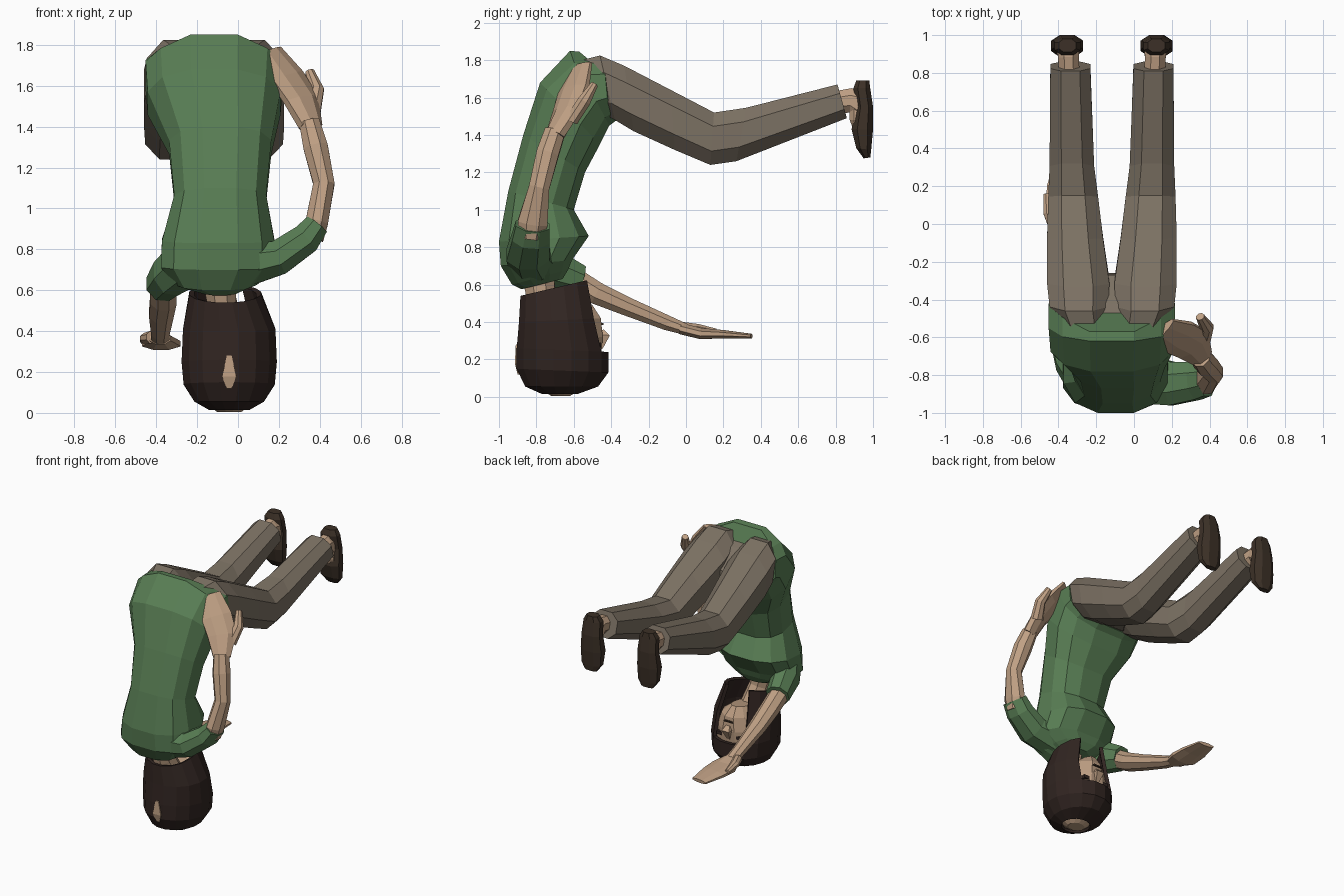
import bpy, bmesh, math
from mathutils import Vector as V


def material(name, rgb):
    m = bpy.data.materials.new(name)
    m.diffuse_color = (*rgb, 1)
    return m


GREEN = material("green_cloth", (0.1, 0.21, 0.09))
BROWN = material("brown_cloth", (0.2, 0.165, 0.125))
SKIN = material("skin", (0.52, 0.35, 0.23))
DARK = material("dark_hair", (0.03, 0.018, 0.015))
LEATHER = material("leather", (0.045, 0.03, 0.02))
MID = -0.117  # x of the body's mirror plane


def loft(name, rings, mat, n=8, p=1.0, caps=(True, True)):
    """Skin n-sided rings given as (centre, half axis u, half axis v)."""
    bm = bmesh.new()
    k = 1 / math.cos(math.pi / n) ** p
    f = lambda t: math.copysign(abs(t) ** p, t) * k
    loops = []
    for c, u, v in rings:
        angs = [2 * math.pi * (i + 0.5) / n for i in range(n)]
        loops.append([bm.verts.new(c + u * f(math.cos(a)) + v * f(math.sin(a))) for a in angs])
    for a, b in zip(loops, loops[1:]):
        for i in range(n):
            j = (i + 1) % n
            bm.faces.new((a[i], a[j], b[j], b[i]))
    if caps[0]:
        bm.faces.new(loops[0])
    if caps[1]:
        bm.faces.new(loops[-1])
    bmesh.ops.recalc_face_normals(bm, faces=bm.faces)
    me = bpy.data.meshes.new(name)
    bm.to_mesh(me)
    bm.free()
    me.materials.append(mat)
    ob = bpy.data.objects.new(name, me)
    bpy.context.collection.objects.link(ob)
    return ob


def slab(name, rows, mat, **kw):
    """Rows: x centre, back y, back z, front y, front z, half width."""
    rings = []
    for cx, y0, z0, y1, z1, w in rows:
        a, b = V((cx, y0, z0)), V((cx, y1, z1))
        rings.append(((a + b) / 2, V((w, 0, 0)), (b - a) / 2))
    return loft(name, rings, mat, **kw)


def tube(name, pts, ref, mat, **kw):
    """Points: x, y, z, radius along ref, radius across."""
    rings = []
    for i, (x, y, z, ru, rv) in enumerate(pts):
        t = V(pts[min(i + 1, len(pts) - 1)][:3]) - V(pts[max(i - 1, 0)][:3])
        t.normalize()
        u = V(ref)
        u = (u - t * u.dot(t)).normalized()
        rings.append((V((x, y, z)), u * ru, t.cross(u) * rv))
    return loft(name, rings, mat, **kw)


# shirt body, from hem (top) to collar (bottom)
shirt = slab("shirt", [
    (MID, -0.525, 1.845, -0.37, 1.48, 0.335),
    (MID, -0.62, 1.85, -0.41, 1.45, 0.335),
    (MID, -0.78, 1.68, -0.46, 1.35, 0.325),
    (MID + 0.03, -0.87, 1.40, -0.54, 1.2, 0.25),
    (MID + 0.03, -0.95, 1.10, -0.60, 1.0, 0.225),
    (MID + 0.02, -1.0, 0.83, -0.52, 0.86, 0.275),
    (MID + 0.02, -0.99, 0.70, -0.61, 0.73, 0.28),
    (MID + 0.01, -0.93, 0.60, -0.63, 0.68, 0.2),
    (-0.09, -0.88, 0.575, -0.66, 0.63, 0.1)], GREEN, n=12, p=0.8)
# hem dips back over the middle of the seat, hip corners slope down
for v in shirt.data.vertices:
    dx = abs(v.co.x - MID)
    if v.co.z > 1.72 and v.co.y > -0.55:
        v.co.y += 0.4 * (dx - 0.23)
    if v.co.z > 1.76:
        v.co.z -= 0.35 * max(0, dx - 0.2)

# trouser seat between the legs
slab("trouser_seat", [
    (MID, -0.6, 1.815, -0.40, 1.5, 0.2),
    (MID, -0.42, 1.74, -0.34, 1.47, 0.17),
    (MID, -0.27, 1.62, -0.26, 1.46, 0.04)], BROWN)

# legs, ankles and shoes
for side, label in ((-1, "left"), (1, "right")):
    X = lambda d: MID + side * d
    slab("trouser_leg_" + label, [
        (X(0.15), -0.56, 1.80, -0.42, 1.5, 0.13),
        (X(0.175), -0.46, 1.825, -0.38, 1.48, 0.155),
        (X(0.178), -0.33, 1.77, -0.28, 1.42, 0.165),
        (X(0.195), -0.08, 1.64, -0.06, 1.32, 0.148),
        (X(0.205), 0.15, 1.52, 0.13, 1.24, 0.132),
        (X(0.212), 0.32, 1.545, 0.27, 1.26, 0.118),
        (X(0.22), 0.81, 1.67, 0.86, 1.49, 0.106)], BROWN, p=0.85)
    tube("ankle_" + label, [
        (X(0.225), 0.78, 1.57, 0.055, 0.06),
        (X(0.23), 0.88, 1.585, 0.055, 0.065),
        (X(0.23), 0.94, 1.56, 0.06, 0.09)], (1, 0, 0), SKIN)
    slab("instep_" + label, [
        (X(0.235), 0.875, 1.6, 0.95, 1.6, 0.045),
        (X(0.235), 0.875, 1.48, 0.95, 1.48, 0.055),
        (X(0.235), 0.91, 1.39, 0.95, 1.39, 0.05)], SKIN)
    slab("shoe_" + label, [
        (X(0.237), 0.95, 1.275, 0.985, 1.28, 0.045),
        (X(0.237), 0.91, 1.33, 0.99, 1.32, 0.078),
        (X(0.237), 0.885, 1.43, 1.0, 1.43, 0.085),
        (X(0.235), 0.91, 1.55, 1.0, 1.55, 0.075),
        (X(0.235), 0.895, 1.65, 0.985, 1.65, 0.068),
        (X(0.235), 0.91, 1.69, 0.98, 1.69, 0.045)], LEATHER, p=0.85)

# right arm, bent with the hand supporting the hip
tube("sleeve_right", [
    (0.04, -0.82, 0.73, 0.13, 0.11),
    (0.2, -0.845, 0.76, 0.115, 0.085),
    (0.33, -0.83, 0.85, 0.1, 0.075),
    (0.385, -0.82, 0.92, 0.09, 0.06)], (0, 1, 0), GREEN)
tube("forearm_right", [
    (0.36, -0.83, 0.86, 0.065, 0.06),
    (0.385, -0.82, 0.93, 0.08, 0.055),
    (0.42, -0.785, 1.12, 0.055, 0.052),
    (0.38, -0.74, 1.3, 0.06, 0.06),
    (0.35, -0.7, 1.42, 0.055, 0.05)], (0, 1, 0), SKIN)
tube("hand_right", [
    (0.355, -0.7, 1.4, 0.06, 0.045),
    (0.31, -0.635, 1.53, 0.1, 0.04),
    (0.24, -0.6, 1.64, 0.105, 0.035),
    (0.155, -0.56, 1.77, 0.075, 0.02)], (0.7, 0.7, 0.2), SKIN)
tube("thumb_right", [
    (0.36, -0.61, 1.48, 0.045, 0.035),
    (0.385, -0.545, 1.58, 0.035, 0.035),
    (0.35, -0.49, 1.67, 0.022, 0.02)], (1, 0, 0), SKIN)

# left arm, reaching forward
tube("sleeve_left", [
    (-0.24, -0.82, 0.74, 0.12, 0.12),
    (-0.33, -0.72, 0.68, 0.09, 0.11),
    (-0.37, -0.57, 0.625, 0.08, 0.08)], (1, 0, 0), GREEN)
tube("forearm_left", [
    (-0.365, -0.62, 0.64, 0.065, 0.065),
    (-0.365, -0.48, 0.555, 0.065, 0.06),
    (-0.375, -0.32, 0.485, 0.06, 0.05),
    (-0.38, -0.1, 0.395, 0.045, 0.04),
    (-0.38, 0.0, 0.36, 0.045, 0.03)], (1, 0, 0), SKIN)
tube("hand_left", [
    (-0.38, -0.03, 0.365, 0.05, 0.03),
    (-0.375, 0.08, 0.338, 0.095, 0.03),
    (-0.37, 0.2, 0.335, 0.09, 0.022),
    (-0.355, 0.35, 0.325, 0.06, 0.012)], (1, 0, 0), SKIN)
tube("thumb_left", [
    (-0.42, -0.02, 0.37, 0.03, 0.03),
    (-0.45, 0.06, 0.365, 0.03, 0.025),
    (-0.46, 0.16, 0.35, 0.018, 0.015)], (1, 0, 0), SKIN)

# neck and head
tube("neck", [(-0.09, -0.79, 0.64, 0.08, 0.085),
              (-0.08, -0.775, 0.55, 0.07, 0.08),
              (-0.05, -0.69, 0.38, 0.08, 0.08)], (1, 0, 0), SKIN)
HX = -0.043
slab("head", [
    (HX, -0.72, 0.005, -0.62, 0.005, 0.06),
    (HX, -0.84, 0.075, -0.49, 0.075, 0.15),
    (HX, -0.87, 0.2, -0.455, 0.2, 0.195),
    (HX, -0.86, 0.32, -0.445, 0.32, 0.18),
    (HX, -0.8, 0.41, -0.455, 0.42, 0.13),
    (HX - 0.01, -0.74, 0.45, -0.5, 0.49, 0.065)], SKIN, n=12)
tube("nose", [(HX, -0.455, 0.26, 0.012, 0.01),
              (HX, -0.435, 0.33, 0.03, 0.028),
              (HX, -0.45, 0.355, 0.015, 0.01)], (1, 0, 0), SKIN, n=4)
slab("mouth", [(HX, -0.48, 0.385, -0.44, 0.385, 0.04),
               (HX, -0.48, 0.395, -0.44, 0.395, 0.03)], LEATHER, n=4)
for s, label in ((-1, "left"), (1, "right")):
    slab("eye_" + label, [(HX + s * 0.075, -0.49, 0.265, -0.455, 0.265, 0.03),
                          (HX + s * 0.075, -0.49, 0.29, -0.455, 0.29, 0.03)], DARK, n=4)

# bobbed hair shell, open around the face
hair = slab("hair", [
    (HX, -0.77, 0.015, -0.58, 0.015, 0.1),
    (HX, -0.86, 0.055, -0.47, 0.055, 0.17),
    (HX, -0.905, 0.15, -0.415, 0.13, 0.223),
    (HX, -0.905, 0.26, -0.415, 0.24, 0.233),
    (HX, -0.893, 0.4, -0.46, 0.42, 0.226),
    (HX - 0.02, -0.885, 0.54, -0.5, 0.63, 0.175)], DARK, n=16, caps=(False, False))
bm = bmesh.new()
bm.from_mesh(hair.data)
face = [f for f in bm.faces if f.calc_center_median().z > 0.21 and f.calc_center_median().y > -0.5 - 0.1 * max(0, f.calc_center_median().z - 0.33)]
bmesh.ops.delete(bm, geom=face, context='FACES')
bm.to_mesh(hair.data)
bm.free()
solid = hair.modifiers.new("thickness", 'SOLIDIFY')
solid.thickness = 0.025
solid.offset = -1
# small bare patch at the back of the head
tube("scalp_patch", [(HX, -0.89, 0.12, 0.012, 0.01),
                     (HX, -0.9, 0.18, 0.035, 0.015),
                     (HX, -0.9, 0.28, 0.012, 0.01)], (1, 0, 0), SKIN, n=4)
